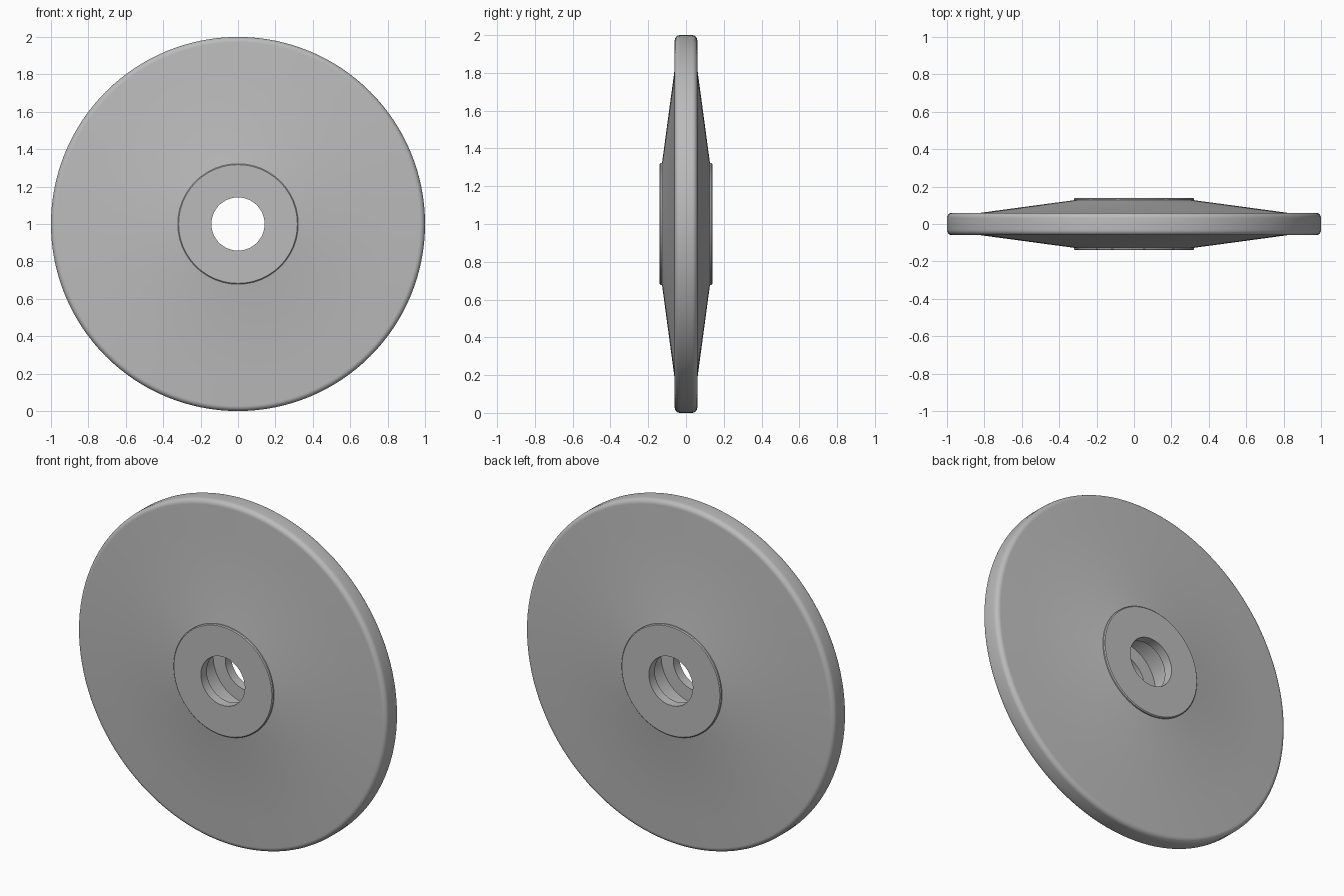
import bpy
import bmesh
import math
from mathutils import Matrix, Vector

old = bpy.data.objects.get("Cube")
if old:
    bpy.data.objects.remove(old, do_unlink=True)

# Plain grey metal
grey = bpy.data.materials.new("grey metal")
grey.use_nodes = True
colour = (0.5, 0.5, 0.5, 1)
grey.diffuse_color = colour
grey.node_tree.nodes["Principled BSDF"].inputs["Base Color"].default_value = colour

SEGMENTS = 128
FILLET = 0.028
RIM_HALF = 0.06

# Half of the cross-section as (radius, depth): from the bearing pocket,
# round the bore lip and hub, down the cone to the rounded rim
half = [(0.22, 0.085), (0.142, 0.085), (0.142, 0.14), (0.317, 0.14),
        (0.322, 0.135), (0.322, 0.127), (0.82, RIM_HALF)]
for i in range(7):
    a = math.radians(90 - 15 * i)
    half.append((1 - FILLET + FILLET * math.cos(a),
                 RIM_HALF - FILLET + FILLET * math.sin(a)))

# Mirror it front to back and spin the closed section about the y axis
section = half + [(r, -d) for r, d in reversed(half)]
bm = bmesh.new()
verts = [bm.verts.new((r, d, 0)) for r, d in section]
edges = [bm.edges.new((v, verts[(i + 1) % len(verts)])) for i, v in enumerate(verts)]
bmesh.ops.spin(bm, geom=verts + edges, cent=(0, 0, 0), axis=(0, 1, 0),
               angle=math.tau, steps=SEGMENTS, use_merge=True)
bmesh.ops.remove_doubles(bm, verts=bm.verts, dist=1e-5)
bmesh.ops.recalc_face_normals(bm, faces=bm.faces)
bmesh.ops.transform(bm, matrix=Matrix.Translation(Vector((0, 0, 1))), verts=bm.verts)

mesh = bpy.data.meshes.new("wheel_disc")
bm.to_mesh(mesh)
bm.free()
mesh.materials.append(grey)
disc = bpy.data.objects.new("wheel_disc", mesh)
bpy.context.collection.objects.link(disc)

# Smooth shading with crisp hub and bore edges
bpy.ops.object.select_all(action="DESELECT")
disc.select_set(True)
bpy.context.view_layer.objects.active = disc
bpy.ops.object.shade_smooth_by_angle(angle=math.radians(30))
